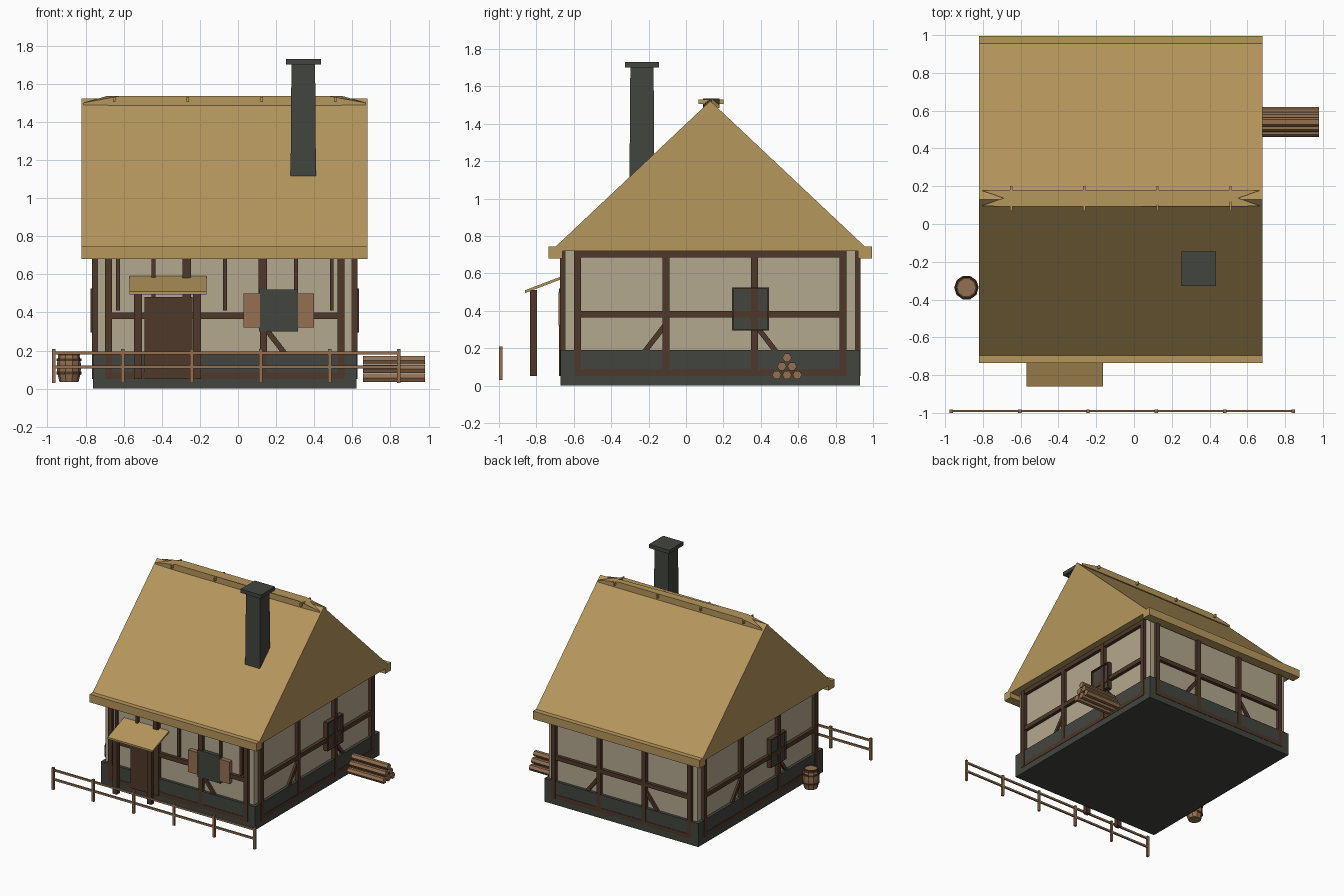
import bpy, bmesh, math
from mathutils import Matrix, Vector

cube = bpy.data.objects.get("Cube")
if cube:
    bpy.data.objects.remove(cube, do_unlink=True)


def material(name, rgb):
    def linear(c):
        c /= 255
        return c / 12.92 if c <= 0.04045 else ((c + 0.055) / 1.055) ** 2.4
    col = [linear(c) for c in rgb] + [1]
    m = bpy.data.materials.new(name)
    m.use_nodes = True
    m.diffuse_color = col
    node = next(n for n in m.node_tree.nodes if n.type == 'BSDF_PRINCIPLED')
    node.inputs["Base Color"].default_value = col
    return m


STRAW = material("straw", (182, 151, 93))
PLASTER = material("plaster", (180, 168, 143))
TIMBER = material("dark_timber", (78, 56, 42))
STONE = material("dark_stone", (66, 69, 63))
WOOD = material("brown_wood", (148, 112, 80))


def finish(name, bm, mat, matrix=Matrix()):
    bm.transform(matrix)
    bmesh.ops.recalc_face_normals(bm, faces=bm.faces)
    mesh = bpy.data.meshes.new(name)
    bm.to_mesh(mesh)
    bm.free()
    mesh.materials.append(mat)
    ob = bpy.data.objects.new(name, mesh)
    bpy.context.collection.objects.link(ob)
    return ob


def add_box(bm, x0, x1, y0, y1, z0, z1, taper=1.0):
    size = Vector((x1 - x0, y1 - y0, z1 - z0))
    mid = Vector((x0 + x1, y0 + y1, z0 + z1)) / 2
    made = bmesh.ops.create_cube(bm, size=1)["verts"]
    for v in made:
        if v.co.z > 0:
            v.co.x *= taper
            v.co.y *= taper
        v.co = mid + Vector(a * b for a, b in zip(v.co, size))
    return made


def boxes(name, mat, items, matrix=Matrix()):
    bm = bmesh.new()
    for item in items:
        add_box(bm, *item)
    return finish(name, bm, mat, matrix)


def extrude(name, mat, points, offset):
    bm = bmesh.new()
    face = bm.faces.new([bm.verts.new(p) for p in points])
    new = bmesh.ops.extrude_face_region(bm, geom=[face])["geom"]
    bmesh.ops.translate(bm, vec=offset, verts=[g for g in new if isinstance(g, bmesh.types.BMVert)])
    return finish(name, bm, mat)


# Stone base and plaster walls
CX, CY = -0.07, 0.13
boxes("foundation", STONE, [(CX - .692, CX + .692, CY - .8, CY + .8, 0, .19)])
boxes("walls", PLASTER, [(CX - .668, CX + .668, CY - .777, CY + .777, .1, .735)])


# Timber frame, one wall at a time: x runs along the wall, -y points outward
def frame(side, turn, half, depth):
    place = Matrix.Translation((CX, CY, 0)) @ Matrix.Rotation(math.radians(turn), 4, 'Z')
    out, back = -depth - .004, -depth + .04
    items = []
    for i in range(4):
        u = -half + i * half * 2 / 3
        items.append((u - .018, u + .018, out, back, .05, .725))
    for z in (.05, .365, .685):
        items.append((-half, half, out + .001, back, z, z + .035))
    boxes(side + "_timber_frame", TIMBER, items, place)
    bm = bmesh.new()
    for s in (-1, 1):
        start, end = Vector((s * half / 3, 0, .33)), Vector((s * (half / 3 + .17), 0, .11))
        d = end - start
        made = add_box(bm, -.014, .014, -depth + .008, back, 0, d.length)
        bmesh.ops.transform(bm, verts=made, matrix=Matrix.Translation(start) @
                            Matrix.Rotation(math.atan2(d.x, d.z), 4, 'Y'))
    finish(side + "_braces", bm, TIMBER, place)
    return place


front = frame("front", 0, .61, .8)
frame("back", 180, .61, .8)
for side, turn in (("left", 90), ("right", 270)):
    place = frame(side, turn, .71, .692)
    boxes(side + "_window", STONE, [(.12, .31, -.69, -.65, .30, .52)], place)
    boxes(side + "_window_frame", TIMBER,
          [(a, a + .008, -.705, -.65, .30, .52) for a in (.115, .307)] +
          [(.115, .315, -.705, -.65, z, z + .008) for z in (.295, .517)], place)

# Front studs, window, shutters and door
boxes("front_studs", TIMBER, [(u - .01, u + .01, -.798, -.76, .41, .72)
                              for u in [-.56 + .187 * i for i in range(7)]], front)
boxes("front_window", STONE, [(.18, .385, -.808, -.76, .30, .52)], front)
boxes("shutters", WOOD, [(a, a + .085, -.812, -.77, .32, .50) for a in (.1, .385)], front)
boxes("door", TIMBER, [(-.42, -.17, -.81, -.76, .05, .48)], front)

# Thatched roof with eave boards
half_section = [(.865, .68), (.865, .745), (.825, .745)]
inner = [(.79, .72), (.79, .68)]
section = ([(-y, z) for y, z in half_section] + [(0, 1.522)] + half_section[::-1]
           + inner[::-1] + [(-y, z) for y, z in inner])
extrude("thatched_roof", STRAW, [(-.82, CY + y, z) for y, z in section], (1.5, 0, 0))

# Ridge cap with notched, drooping ends
outline = [(-.81, .095), (-.62, .092), (.48, .092), (.67, .095),
           (.55, .137), (.67, .178), (.48, .18), (-.62, .18), (-.81, .178), (-.69, .137)]
cap = extrude("ridge_cap", STRAW, [(x, y, 1.485) for x, y in outline], (0, 0, .05))
for v in cap.data.vertices:
    if v.co.z > 1.5 and abs(v.co.x - CX) > .7:
        v.co.z = 1.5
boxes("ridge_pegs", STRAW, [(x - .006, x + .006, .068, .2, 1.505, 1.53)
                            for x in [-.65 + .387 * i for i in range(4)]])

# Chimney
boxes("chimney", STONE, [(.275, .41, -.303, -.168, 1.0, 1.705, .92)])
boxes("chimney_cap", STONE, [(.252, .435, -.327, -.145, 1.7, 1.73)])

# Porch
extrude("porch_roof", STRAW, [(-.57, -.86, .495), (-.57, -.86, .51), (-.57, -.65, .59), (-.57, -.65, .575)],
        (.405, 0, 0))
boxes("porch_posts", TIMBER, [(x, x + .04, -.835, -.797, .05, .51) for x in (-.545, -.235)])

# Fence
boxes("fence_posts", WOOD, [(x - .009, x + .009, -1, -.982, .03, .208)
                            for x in [-.968 + .3622 * i for i in range(6)]])
boxes("fence_rails", WOOD, [(-.97, .845, -.996, -.984, z, z + .016) for z in (.105, .18)])


# Barrel
def rings(name, mat, levels, sides=10):
    bm = bmesh.new()
    loops = []
    for r, z in levels:
        loops.append([bm.verts.new((r * math.cos(i * math.tau / sides), r * math.sin(i * math.tau / sides), z))
                      for i in range(sides)])
    for a, b in zip(loops, loops[1:]):
        for i in range(sides):
            j = (i + 1) % sides
            bm.faces.new((a[i], a[j], b[j], b[i]))
    bm.faces.new(loops[0])
    bm.faces.new(loops[-1])
    return finish(name, bm, mat, Matrix.Translation((-.887, -.337, 0)))


rings("barrel", WOOD, [(.05, .035), (.061, .08), (.063, .115), (.061, .15), (.052, .19), (.047, .19), (.047, .184)])
for name, z in (("lower_hoop", .075), ("upper_hoop", .145)):
    rings(name, TIMBER, [(.065, z), (.065, z + .014)])
rings("barrel_rim", TIMBER, [(.058, .175), (.057, .195), (.047, .195), (.047, .186)])
rings("barrel_lid", WOOD, [(.047, .18), (.047, .19)])

# Log pile
bm = bmesh.new()
for row in range(3):
    for i in range(3 - row):
        at = Matrix.Translation((.8175, .485 + .055 * i + .0275 * row, .057 + .046 * row))
        bmesh.ops.create_cone(bm, cap_ends=True, segments=6, radius1=.025, radius2=.025, depth=.325,
                              matrix=at @ Matrix.Rotation(math.pi / 2, 4, 'Y'))
finish("log_pile", bm, WOOD)
